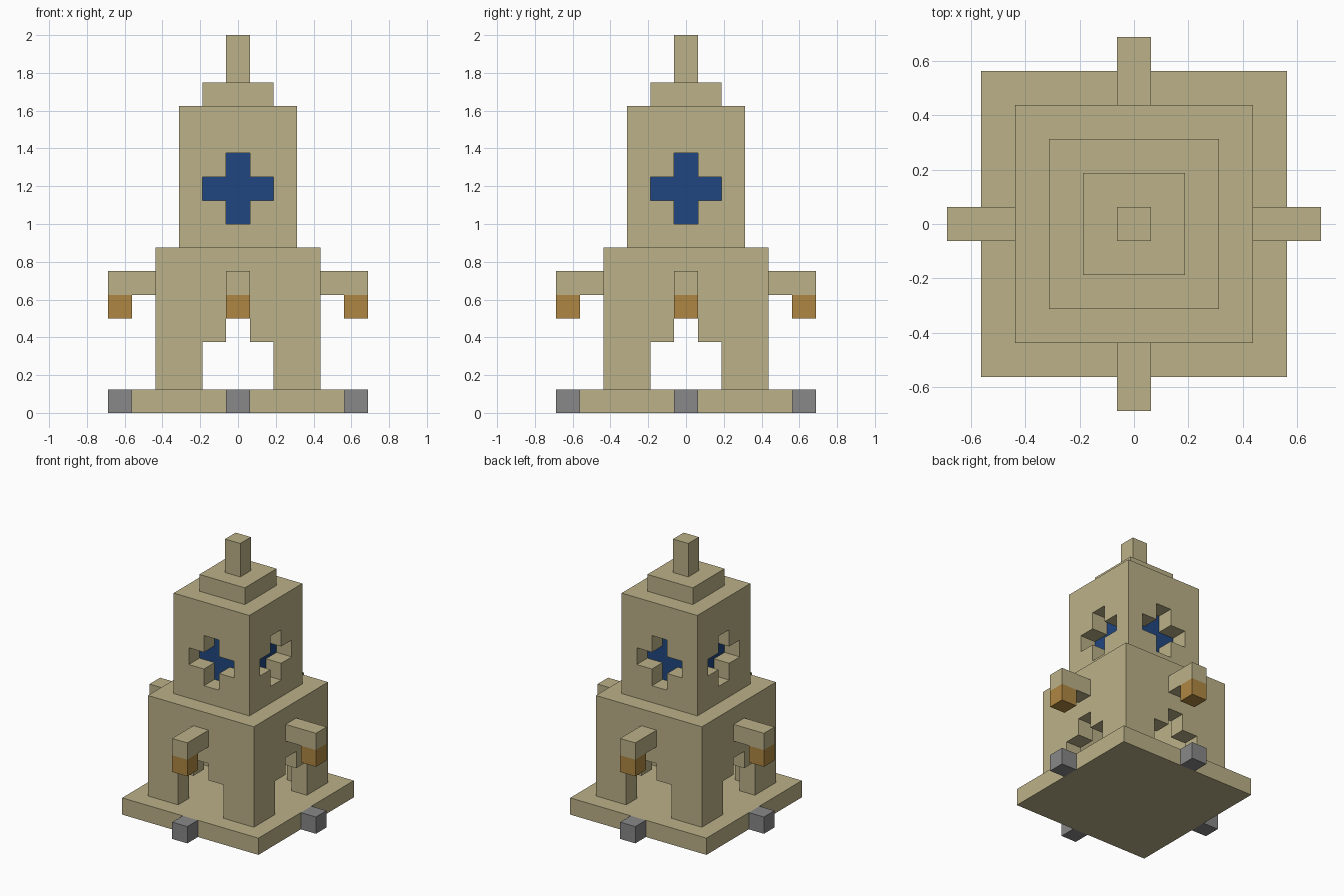
import bpy
import bmesh
from mathutils import Vector

U = 0.125  # edge of one block

cube = bpy.data.objects.get("Cube")
if cube:
    bpy.data.objects.remove(cube, do_unlink=True)


def material(name, rgb):
    m = bpy.data.materials.new(name)
    m.use_nodes = True
    m.diffuse_color = (*rgb, 1)
    m.node_tree.nodes["Principled BSDF"].inputs["Base Color"].default_value = (*rgb, 1)
    return m


SAND = material("sandstone", (0.497, 0.440, 0.246))
BLUE = material("deep blue", (0.015, 0.061, 0.216))
AMBER = material("amber", (0.429, 0.242, 0.054))
GREY = material("grey stone", (0.246, 0.246, 0.246))


def finish(name, bm, mat):
    mesh = bpy.data.meshes.new(name)
    bm.to_mesh(mesh)
    bm.free()
    mesh.materials.append(mat)
    bpy.context.collection.objects.link(bpy.data.objects.new(name, mesh))


def box(name, lo, hi, mat):
    """Plain box between two corners given in blocks."""
    lo, hi = Vector(lo) * U, Vector(hi) * U
    bm = bmesh.new()
    bmesh.ops.create_cube(bm, size=1)
    for v in bm.verts:
        v.co = (lo + hi) / 2 + v.co * (hi - lo)
    finish(name, bm, mat)


def tier(name, half, z0, z1, mat):
    """Square storey centred on the axis."""
    box(name, (-half, -half, z0), (half, half, z1), mat)


def block_shell(name, reach, z0, z1, is_empty, mat):
    """Square storey of blocks with cavities; only exposed faces are made."""
    span = range(-reach, reach + 1)
    cells = {(x, y, z) for x in span for y in span for z in range(z0, z1)
             if not is_empty(x, y, z)}
    bm = bmesh.new()
    for cell in cells:
        centre = Vector(cell) + Vector((0, 0, 0.5))
        for axis in range(3):
            for sign in (-1, 1):
                n = Vector((0, 0, 0))
                n[axis] = sign
                if tuple(int(c + d) for c, d in zip(cell, n)) in cells:
                    continue
                a = Vector((0, 0, 0))
                a[(axis + 1) % 3] = 0.5
                b = n.cross(a)
                mid = centre + n / 2
                corners = (mid - a - b, mid + a - b, mid + a + b, mid - a + b)
                bm.faces.new([bm.verts.new(c * U) for c in corners])
    bmesh.ops.remove_doubles(bm, verts=bm.verts, dist=U / 100)
    finish(name, bm, mat)


def hall_empty(x, y, z):
    near, far = sorted((abs(x), abs(y)))
    if far < 3:                      # open room below the ceiling
        return z < 6
    return near <= 1 and z < 3 or near == 0 and z == 3   # stepped doorways


def tower_empty(x, y, z):
    near, far = sorted((abs(x), abs(y)))
    if far < 2:                      # chamber holding the core
        return abs(z - 9) <= 1
    return near + abs(z - 9) <= 1    # cross windows


# Storeys from the ground up
tier("base_slab", 4.5, 0, 1, SAND)
block_shell("lower_hall", 3, 1, 7, hall_empty, SAND)
block_shell("upper_tower", 2, 7, 13, tower_empty, SAND)
tier("window_core", 1.5, 8, 11, BLUE)
tier("roof_cap", 1.5, 13, 14, SAND)
tier("spire", 0.5, 14, 16, SAND)

# Bracket, lantern and foot stone on every side
for side, dx, dy in (("front", 0, -1), ("back", 0, 1), ("left", 1, 0), ("right", -1, 0)):
    def outward(name, r0, r1, z0, z1, mat):
        mid, half = (r0 + r1) / 2, (r1 - r0) / 2
        hx, hy = (half, 0.5) if dx else (0.5, half)
        box(f"{side}_{name}", (dx * mid - hx, dy * mid - hy, z0),
            (dx * mid + hx, dy * mid + hy, z1), mat)

    outward("bracket", 3.5, 5.5, 5, 6, SAND)
    outward("lantern", 4.5, 5.5, 4, 5, AMBER)
    outward("foot_stone", 4.5, 5.5, 0, 1, GREY)
